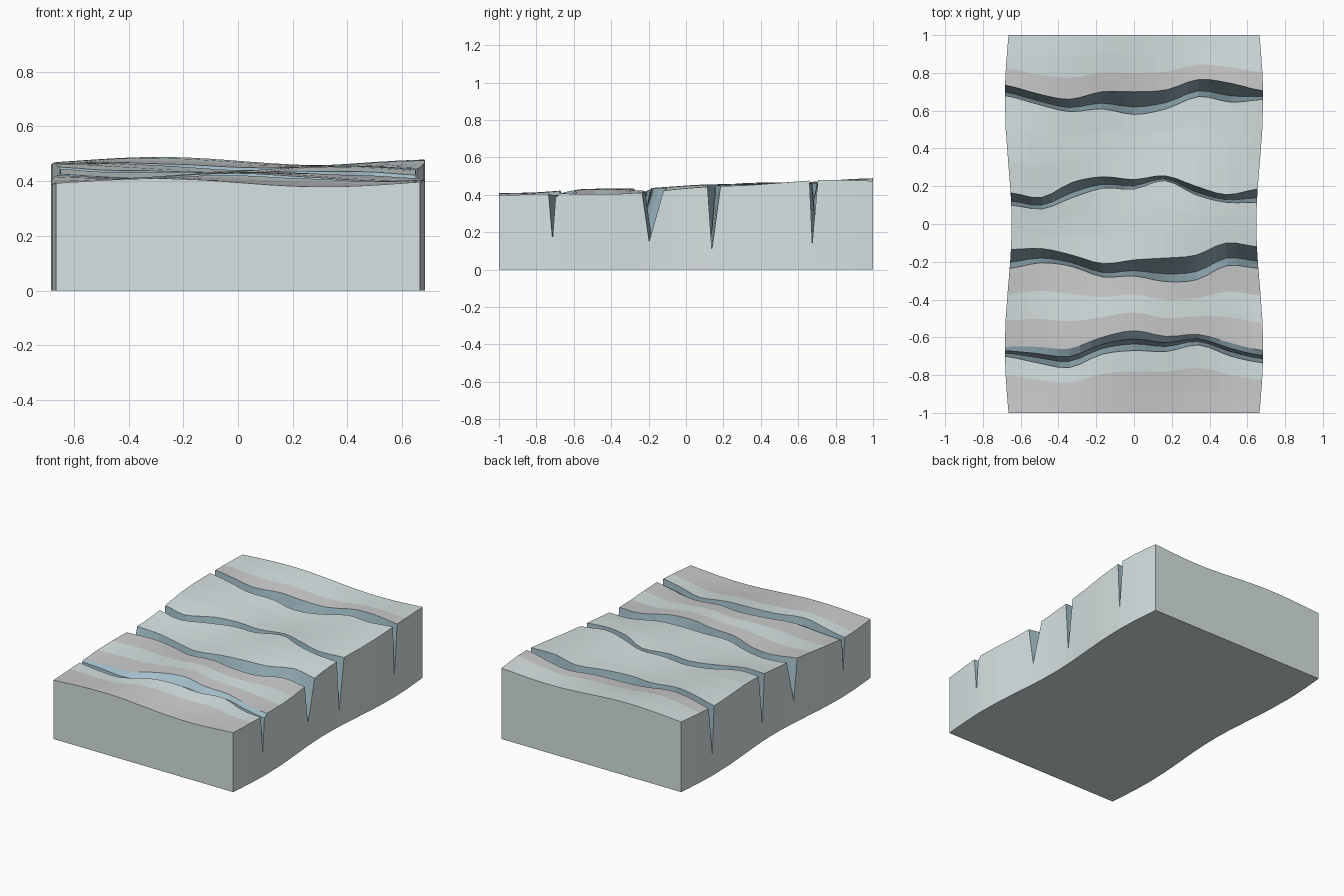
import bpy, bmesh, math

if "Cube" in bpy.data.objects:
    bpy.data.objects.remove(bpy.data.objects["Cube"])

COLS = 24          # segments across the block
STRIP_ROWS = 3     # surface rows between two crevasses

# Each crevasse: south lip y, north lip y (nine samples across x), floor height
CREVASSES = [
    ([-.70, -.735, -.76, -.69, -.67, -.675, -.64, -.70, -.735],
     [-.65, -.65, -.66, -.60, -.565, -.595, -.585, -.63, -.67], 0.16),
    ([-.235, -.205, -.225, -.28, -.275, -.305, -.295, -.22, -.235],
     [-.135, -.13, -.165, -.21, -.19, -.18, -.165, -.10, -.12], 0.15),
    ([.10, .08, .14, .19, .185, .23, .155, .115, .115],
     [.165, .14, .22, .25, .235, .255, .20, .155, .185], 0.105),
    ([.68, .635, .595, .61, .58, .61, .675, .645, .66],
     [.735, .69, .66, .70, .70, .71, .765, .745, .705], 0.14),
]


def curve(vals, t):
    """Smooth interpolation through evenly spaced values, t in 0..1."""
    n = len(vals) - 1
    i = min(int(t * n), n - 1)
    f = t * n - i
    a, b, c, d = vals[max(i - 1, 0)], vals[i], vals[i + 1], vals[min(i + 2, n)]
    return b + 0.5 * f * (c - a + f * (2 * a - 5 * b + 4 * c - d + f * (3 * (b - c) + d - a)))


def half_width(y):
    return 0.666 - 0.018 * math.cos(4.8 * y)


def surface(x, y):
    wave = 0.013 * math.cos(5.4 * (x + 0.28) - math.pi * (y + 1))
    return 0.434 + 0.038 * y + wave + 0.004 * math.sin(9 * y + 2 * x)


def profile(t):
    """Front-to-back section: list of (y, z or None for surface, kind of next face)."""
    pts, start = [], -1.0
    for k in range(len(CREVASSES) + 1):
        last = k == len(CREVASSES)
        south = 1.0 if last else curve(CREVASSES[k][0], t)
        for r in range(STRIP_ROWS):
            pts.append((start + (south - start) * r / STRIP_ROWS, None, ("top", k, r)))
        pts.append((south, None, ("wall", k, 0)))
        if last:
            break
        north, floor = curve(CREVASSES[k][1], t), CREVASSES[k][2]
        w = north - south
        pts.append((south + 0.33 * w, floor, ("wall", k, 0)))
        if k == 0:     # sloping ledge on the front crevasse
            pts.append((south + 0.58 * w, 0.385, ("wall", k, 0)))
        start = north
    return pts


def material(name, rgb):
    m = bpy.data.materials.new(name)
    m.diffuse_color = (*rgb, 1)
    m.use_nodes = True
    m.node_tree.nodes["Principled BSDF"].inputs["Base Color"].default_value = m.diffuse_color
    return m


mesh = bpy.data.meshes.new("glacier_block")
block = bpy.data.objects.new("glacier_block", mesh)
bpy.context.collection.objects.link(block)
for name, rgb in (("ice", (.68, .76, .76)), ("dusty_snow", (.73, .73, .71)),
                  ("blue_ice", (.36, .51, .58))):
    mesh.materials.append(material(name, rgb))

bm = bmesh.new()
WARM = {(0, 0), (0, 1), (1, 0), (1, 2), (4, 0)}   # strip rows with dusty snow

# Upper surface with crevasses, plus the matching base points
top, base, kinds = [], [], []
for c in range(COLS + 1):
    t = c / COLS
    col, low = [], []
    kinds = []
    for y, z, kind in profile(t):
        x = (2 * t - 1) * half_width(y)
        col.append(bm.verts.new((x, y, surface(x, y) if z is None else z)))
        low.append(bm.verts.new((x, y, 0)) if c in (0, COLS) or abs(y) > 0.999 else None)
        kinds.append(kind)
    top.append(col)
    base.append(low)

rows = len(kinds)
for c in range(COLS):
    for r in range(rows - 1):
        f = bm.faces.new((top[c][r], top[c + 1][r], top[c + 1][r + 1], top[c][r + 1]))
        kind, strip, row = kinds[r]
        f.material_index = 2 if kind == "wall" else int((strip, row) in WARM)
    # Front and back walls
    for r in (0, rows - 1):
        bm.faces.new((base[c][r], base[c + 1][r], top[c + 1][r], top[c][r]))

# Left and right walls
for c in (0, COLS):
    for r in range(rows - 1):
        bm.faces.new((base[c][r], base[c][r + 1], top[c][r + 1], top[c][r]))

# Flat underside
loop = [base[c][0] for c in range(COLS + 1)] + base[COLS][1:]
loop += [base[c][-1] for c in range(COLS - 1, -1, -1)] + base[0][-2:0:-1]
bm.faces.new(loop)

bmesh.ops.recalc_face_normals(bm, faces=bm.faces[:])
bm.to_mesh(mesh)
bm.free()
